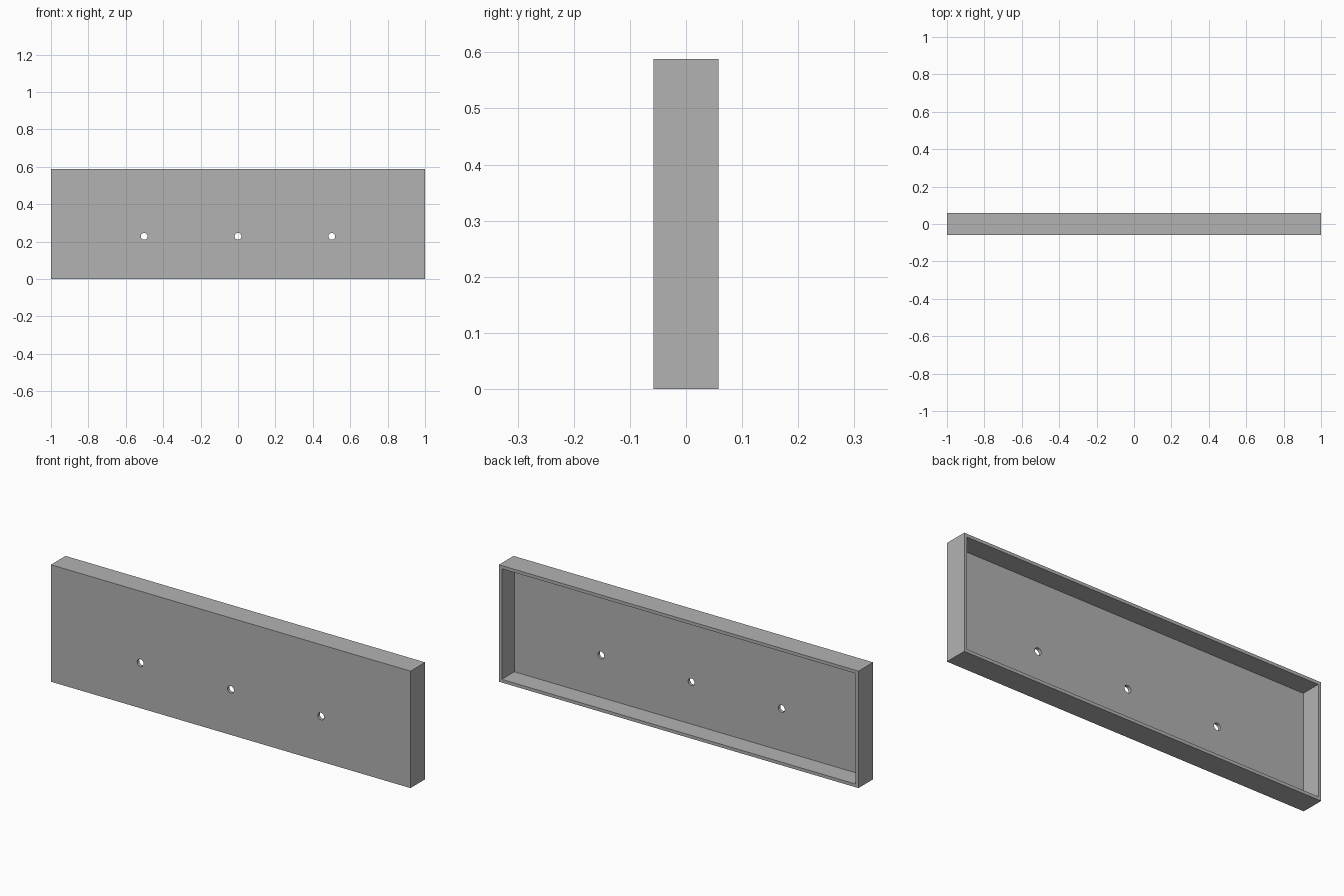
import bpy
import bmesh
from math import radians
from mathutils import Matrix, Vector

WIDTH, DEPTH, HEIGHT = 2.0, 0.116, 0.588
WALL = 0.016
HOLE_RADIUS, HOLE_Z, HOLE_SPACING = 0.018, 0.228, 0.502

cube = bpy.data.objects.get("Cube")
if cube:
    bpy.data.objects.remove(cube, do_unlink=True)

grey = bpy.data.materials.new("plain_grey")
grey.use_nodes = True
colour = (0.448, 0.448, 0.448, 1)
grey.diffuse_color = colour
grey.node_tree.nodes["Principled BSDF"].inputs["Base Color"].default_value = colour


def make_object(name, bm):
    mesh = bpy.data.meshes.new(name)
    bm.normal_update()
    bm.to_mesh(mesh)
    bm.free()
    mesh.materials.append(grey)
    obj = bpy.data.objects.new(name, mesh)
    bpy.context.collection.objects.link(obj)
    return obj


# Shallow tray: a box whose back face is inset and pushed in
bm = bmesh.new()
bmesh.ops.create_cube(bm, size=1)
bmesh.ops.scale(bm, vec=(WIDTH, DEPTH, HEIGHT), verts=bm.verts)
bmesh.ops.translate(bm, vec=(0, 0, HEIGHT / 2), verts=bm.verts)
bm.normal_update()
back = max(bm.faces, key=lambda f: f.normal.y)
bmesh.ops.inset_region(bm, faces=[back], thickness=WALL, use_even_offset=True)
result = bmesh.ops.extrude_discrete_faces(bm, faces=[back])
bmesh.ops.translate(bm, vec=(0, WALL - DEPTH, 0), verts=result["faces"][0].verts)
bmesh.ops.recalc_face_normals(bm, faces=bm.faces)
tray = make_object("tray_panel", bm)

# Row of three round cutters through the front panel
bm = bmesh.new()
for i in (-1, 0, 1):
    place = Matrix.Translation(Vector((i * HOLE_SPACING, -DEPTH / 2, HOLE_Z)))
    bmesh.ops.create_cone(bm, cap_ends=True, segments=32, radius1=HOLE_RADIUS,
                          radius2=HOLE_RADIUS, depth=WALL * 4,
                          matrix=place @ Matrix.Rotation(radians(90), 4, "X"))
cutter = make_object("hole_cutter", bm)
cutter.hide_render = True

# Cut the holes, then drop the helper
holes = tray.modifiers.new("screw_holes", "BOOLEAN")
holes.operation = "DIFFERENCE"
holes.solver = "EXACT"
holes.object = cutter
bpy.ops.object.select_all(action="DESELECT")
tray.select_set(True)
bpy.context.view_layer.objects.active = tray
bpy.ops.object.modifier_apply(modifier=holes.name)
bpy.data.objects.remove(cutter, do_unlink=True)
bpy.ops.object.shade_smooth_by_angle(angle=radians(30))
